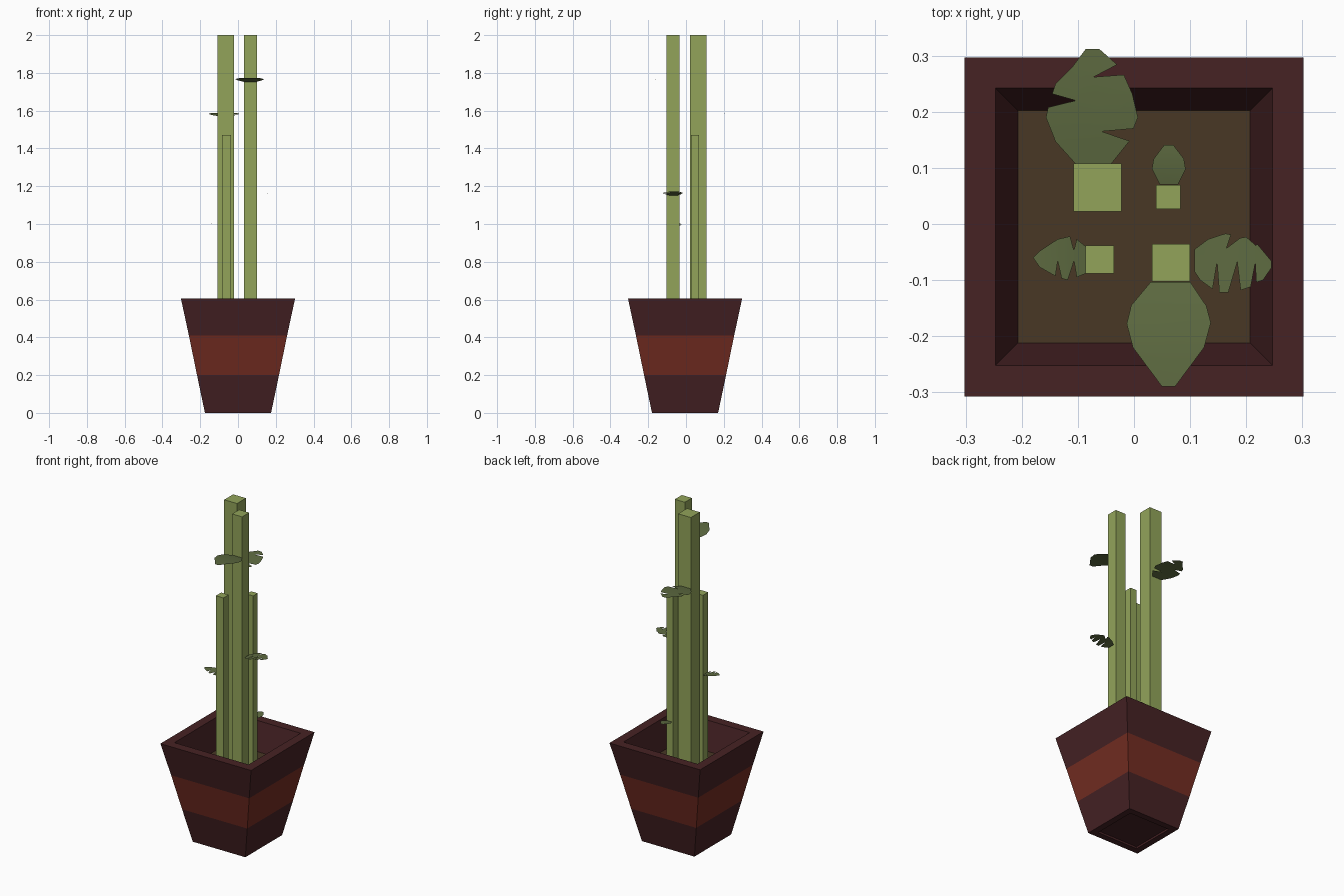
import bpy, bmesh
from mathutils import Vector


def material(name, r, g, b):
    def lin(c):
        c /= 255
        return c / 12.92 if c <= 0.04045 else ((c + 0.055) / 1.055) ** 2.4
    m = bpy.data.materials.new(name)
    m.diffuse_color = (lin(r), lin(g), lin(b), 1)
    return m


DARK = material("dark maroon", 70, 34, 36)
RED = material("brick red", 116, 45, 34)
SOIL = material("soil brown", 72, 55, 37)
STALK = material("stalk green", 146, 164, 90)
LEAF = material("leaf green", 94, 107, 65)


def finish(name, bm, mats, fix_normals=True):
    if fix_normals:
        bmesh.ops.recalc_face_normals(bm, faces=bm.faces[:])
    me = bpy.data.meshes.new(name)
    bm.to_mesh(me)
    bm.free()
    ob = bpy.data.objects.new(name, me)
    for m in mats:
        me.materials.append(m)
    bpy.context.collection.objects.link(ob)
    return ob


# Pot: square rings (half width, height, material of the wall leading up to it)
CY = -0.005
rings = [(0.137, 0.012, 0), (0.137, 0.0, 0), (0.175, 0.0, 0), (0.217, 0.20, 0),
         (0.26, 0.41, 1), (0.302, 0.605, 0), (0.247, 0.605, 0), (0.207, 0.44, 0)]
bm = bmesh.new()
prev = None
for h, z, mat in rings:
    loop = [bm.verts.new((sx * h, CY + sy * h, z))
            for sx, sy in ((-1, -1), (1, -1), (1, 1), (-1, 1))]
    if prev is None:
        bm.faces.new(loop)
    else:
        for i in range(4):
            j = (i + 1) % 4
            bm.faces.new((prev[i], prev[j], loop[j], loop[i])).material_index = mat
    prev = loop
bm.faces.new(prev).material_index = 2      # soil surface
finish("square_pot", bm, [DARK, RED, SOIL])


# Stalks: square posts rising out of the soil
def stalk(name, x, y, half, top):
    bm = bmesh.new()
    bmesh.ops.create_cube(bm, size=1)
    base = 0.43
    for v in bm.verts:
        v.co = Vector((x + v.co.x * 2 * half, y + v.co.y * 2 * half,
                       base + (v.co.z + 0.5) * (top - base)))
    finish(name, bm, [STALK])


stalk("tall_stalk_back", -0.065, 0.065, 0.0425, 2.0)
stalk("tall_stalk_front", 0.066, -0.069, 0.0335, 2.0)
stalk("short_stalk_front", -0.061, -0.063, 0.025, 1.47)
stalk("short_stalk_back", 0.061, 0.048, 0.0215, 1.47)


# Leaves: thin torn sheets that curve upward away from the stalk
def leaf(name, outline, axis, base, tip, z, rise):
    bm = bmesh.new()
    bm.faces.new([bm.verts.new((x, y, 0)) for x, y in outline])
    bm.normal_update()
    if bm.faces[:][0].normal.z < 0:
        bmesh.ops.reverse_faces(bm, faces=bm.faces[:])
    bmesh.ops.triangulate(bm, faces=bm.faces[:])
    no = Vector((1, 0, 0)) if axis == 0 else Vector((0, 1, 0))
    for k in range(1, 5):
        bmesh.ops.bisect_plane(bm, geom=bm.verts[:] + bm.edges[:] + bm.faces[:],
                               plane_co=no * (base + (tip - base) * k / 5), plane_no=no)
    for v in bm.verts:
        t = (v.co[axis] - base) / (tip - base)
        v.co.z = z + rise * (1 - (1 - t) ** 2)
    for f in bm.faces:
        f.smooth = True
    finish(name, bm, [LEAF], False)


leaf("leaf_back_large",
     [(-0.105, 0.108), (-0.04, 0.108), (-0.008, 0.148), (-0.058, 0.165), (-0.001, 0.17),
      (0.007, 0.19), (-0.003, 0.232), (-0.018, 0.266), (-0.072, 0.262), (-0.03, 0.284),
      (-0.062, 0.312), (-0.086, 0.312), (-0.11, 0.28), (-0.14, 0.25), (-0.146, 0.232),
      (-0.104, 0.22), (-0.153, 0.208), (-0.157, 0.19), (-0.14, 0.147)],
     1, 0.108, 0.312, 1.571, 0.018)
leaf("leaf_front_large",
     [(0.03, -0.103), (0.1, -0.103), (0.129, -0.146), (0.137, -0.176), (0.125, -0.22),
      (0.073, -0.29), (0.05, -0.29), (-0.002, -0.22), (-0.013, -0.178), (-0.005, -0.145)],
     1, -0.103, -0.291, 1.753, 0.021)
leaf("leaf_right",
     [(0.108, -0.045), (0.132, -0.027), (0.163, -0.017), (0.173, -0.019), (0.165, -0.043),
      (0.189, -0.025), (0.2, -0.023), (0.217, -0.038), (0.22, -0.036), (0.245, -0.066),
      (0.245, -0.078), (0.23, -0.1), (0.218, -0.104), (0.216, -0.07), (0.208, -0.112),
      (0.19, -0.118), (0.184, -0.068), (0.168, -0.122), (0.152, -0.122), (0.148, -0.068),
      (0.14, -0.116), (0.118, -0.1), (0.108, -0.085)],
     0, 0.108, 0.245, 1.151, 0.021)
leaf("leaf_left",
     [(-0.086, -0.04), (-0.102, -0.027), (-0.107, -0.047), (-0.114, -0.022), (-0.136, -0.027),
      (-0.168, -0.048), (-0.18, -0.06), (-0.168, -0.077), (-0.14, -0.093), (-0.136, -0.066),
      (-0.129, -0.097), (-0.118, -0.1), (-0.107, -0.066), (-0.102, -0.095), (-0.086, -0.088)],
     0, -0.086, -0.18, 0.99, 0.014)
leaf("leaf_back_small",
     [(0.046, 0.07), (0.078, 0.07), (0.092, 0.098), (0.089, 0.116), (0.07, 0.141),
      (0.054, 0.141), (0.035, 0.116), (0.032, 0.098)],
     1, 0.07, 0.141, 0.714, 0.01)
